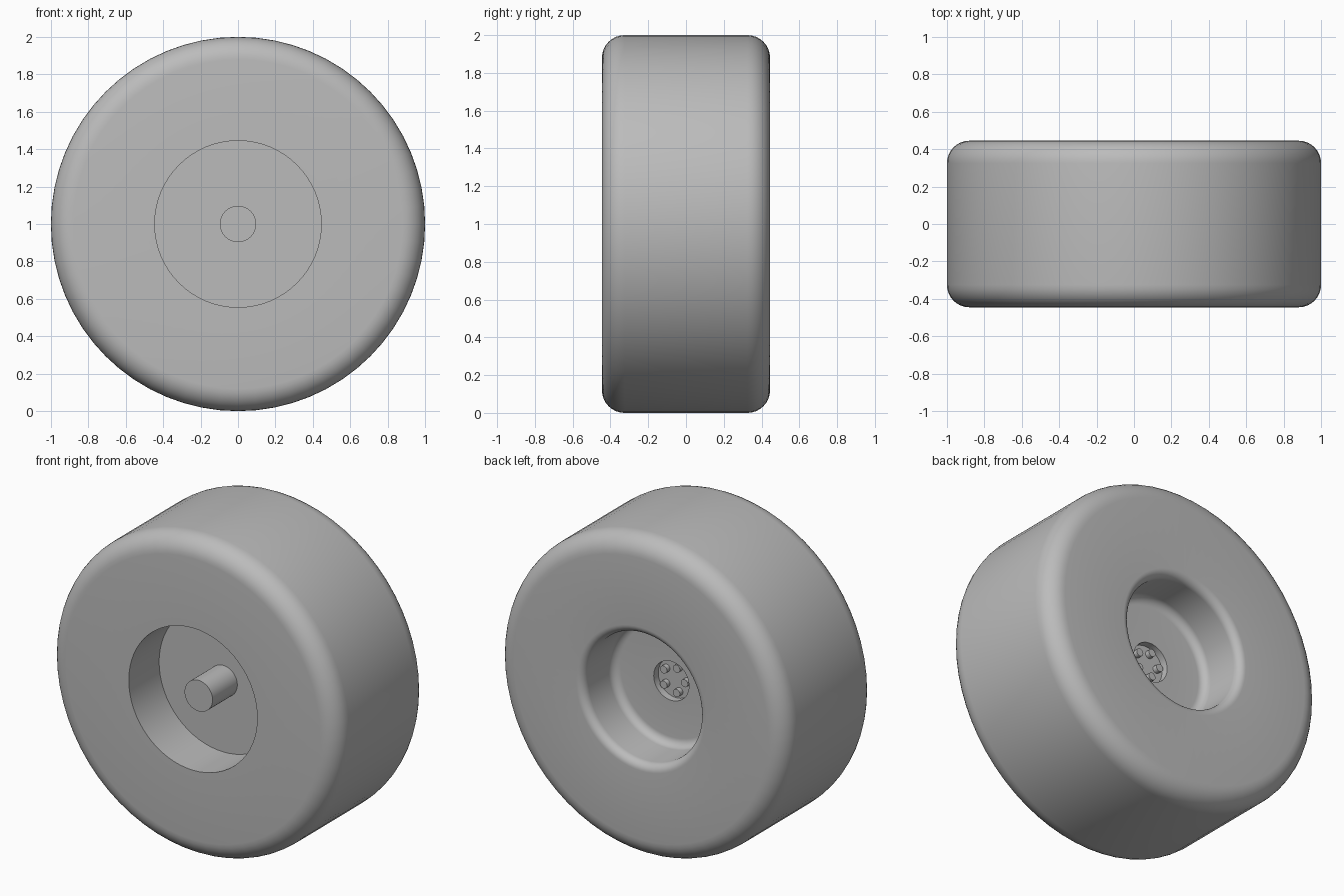
import bpy, bmesh
from math import sin, cos, pi, radians
from mathutils import Matrix, Vector

cube = bpy.data.objects.get("Cube")
if cube:
    bpy.data.objects.remove(cube, do_unlink=True)

grey = bpy.data.materials.new("plain grey")
grey.use_nodes = True
grey.diffuse_color = (0.5, 0.5, 0.5, 1)
grey.node_tree.nodes["Principled BSDF"].inputs["Base Color"].default_value = (0.5, 0.5, 0.5, 1)

AXLE = Vector((0, 0, 1))


def arc(r, y, radius, start, end, steps=8):
    """Fillet points (radius, depth) around a centre, angles in degrees."""
    angles = [radians(start + (end - start) * i / steps) for i in range(steps + 1)]
    return [(r + radius * cos(a), y + radius * sin(a)) for a in angles]


def lathe(name, profile, segments, centre=AXLE):
    """Revolve a (radius, depth) profile around an axis along y."""
    bm = bmesh.new()
    verts = [bm.verts.new((r, y, 0)) for r, y in profile]
    edges = [bm.edges.new(pair) for pair in zip(verts, verts[1:])]
    bmesh.ops.spin(bm, geom=verts + edges, cent=(0, 0, 0), axis=(0, 1, 0),
                   angle=2 * pi, steps=segments, use_merge=True)
    bmesh.ops.remove_doubles(bm, verts=bm.verts, dist=1e-5)
    bmesh.ops.recalc_face_normals(bm, faces=bm.faces)
    bmesh.ops.transform(bm, matrix=Matrix.Translation(centre), verts=bm.verts)
    mesh = bpy.data.meshes.new(name)
    bm.to_mesh(mesh)
    bm.free()
    mesh.materials.append(grey)
    obj = bpy.data.objects.new(name, mesh)
    bpy.context.collection.objects.link(obj)
    bpy.ops.object.select_all(action='DESELECT')
    obj.select_set(True)
    bpy.context.view_layer.objects.active = obj
    bpy.ops.object.shade_smooth_by_angle(angle=radians(30))
    return obj


# Wheel body: sharp front recess, rounded tread shoulders,
# filleted back recess with a shallow bolt pocket in its floor
half = 0.445
web = 0.145
body = [(0, -web), (0.445, -web), (0.445, -half)]
body += arc(0.88, -half + 0.12, 0.12, -90, 0)
body += arc(0.88, half - 0.12, 0.12, 0, 90)
body += arc(0.45, half - 0.05, 0.05, 90, 180)
body += arc(0.35, web + 0.05, 0.05, 0, -90)
body += [(0.122, web), (0.122, 0.10), (0, 0.10)]
lathe("wheel_body", body, 64)

# Axle stub standing in the front recess
lathe("axle_stub", [(0, -0.39), (0.097, -0.39), (0.097, -web)], 48)

# Ring of five bolts in the back pocket
for i in range(5):
    a = pi + i * 2 * pi / 5
    lathe(f"bolt_{i + 1}", [(0.024, 0.10), (0.024, 0.13), (0, 0.13)], 20,
          AXLE + Vector((0.08 * cos(a), 0, 0.08 * sin(a))))
